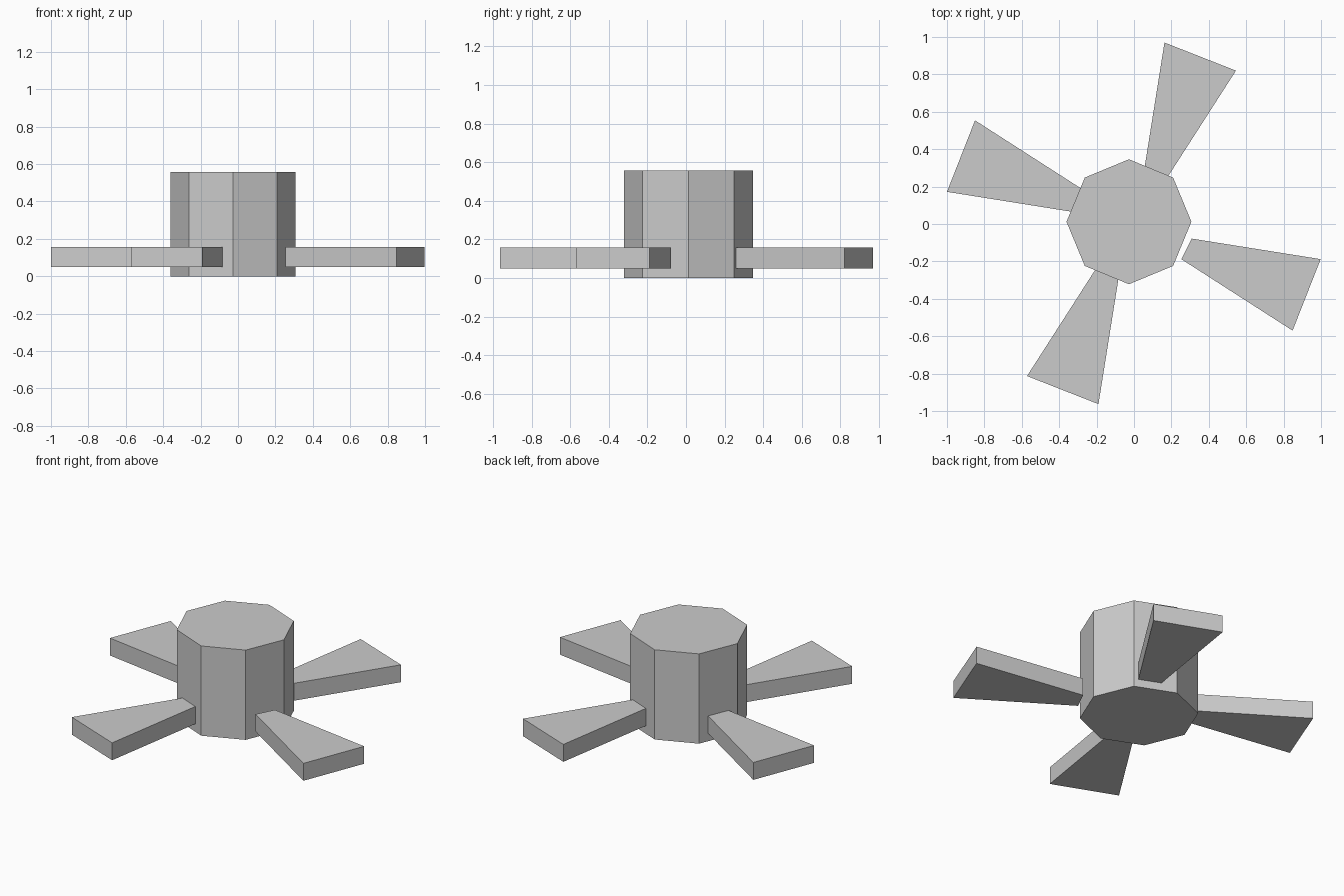
import bpy, bmesh, math
from mathutils import Matrix, Vector

if "Cube" in bpy.data.objects:
    bpy.data.objects.remove(bpy.data.objects["Cube"])


def prism(name, outline, z0, z1):
    # Extrude a flat counter-clockwise or clockwise outline into a solid
    bm = bmesh.new()
    face = bm.faces.new([bm.verts.new((x, y, z0)) for x, y in outline])
    ext = bmesh.ops.extrude_face_region(bm, geom=[face])
    top = [v for v in ext["geom"] if isinstance(v, bmesh.types.BMVert)]
    bmesh.ops.translate(bm, verts=top, vec=(0, 0, z1 - z0))
    bmesh.ops.recalc_face_normals(bm, faces=bm.faces)
    mesh = bpy.data.meshes.new(name)
    bm.to_mesh(mesh)
    bm.free()
    obj = bpy.data.objects.new(name, mesh)
    bpy.context.collection.objects.link(obj)
    return obj


# Octagonal hub, slightly off centre
octagon = [(-0.027 + 0.334 * math.cos(i * math.pi / 4),
            0.012 + 0.334 * math.sin(i * math.pi / 4)) for i in range(8)]
prism("hub", octagon, 0.0, 0.557)

# Flared blade outline, measured from its leading outer corner
blade = [(0, 0), (-0.69, 0.11), (-0.745, 0.0), (-0.15, -0.382)]

# Outer corner of each blade, each a quarter turn after the last
corners = {"right": (0.998, -0.188), "back": (0.163, 0.97),
           "left": (-1.0, 0.172), "front": (-0.19, -0.963)}
for i, (side, corner) in enumerate(corners.items()):
    turn = Matrix.Rotation(i * math.pi / 2, 2)
    outline = [tuple(turn @ Vector(p) + Vector(corner)) for p in blade]
    prism(side + "_blade", outline, 0.049, 0.157)
